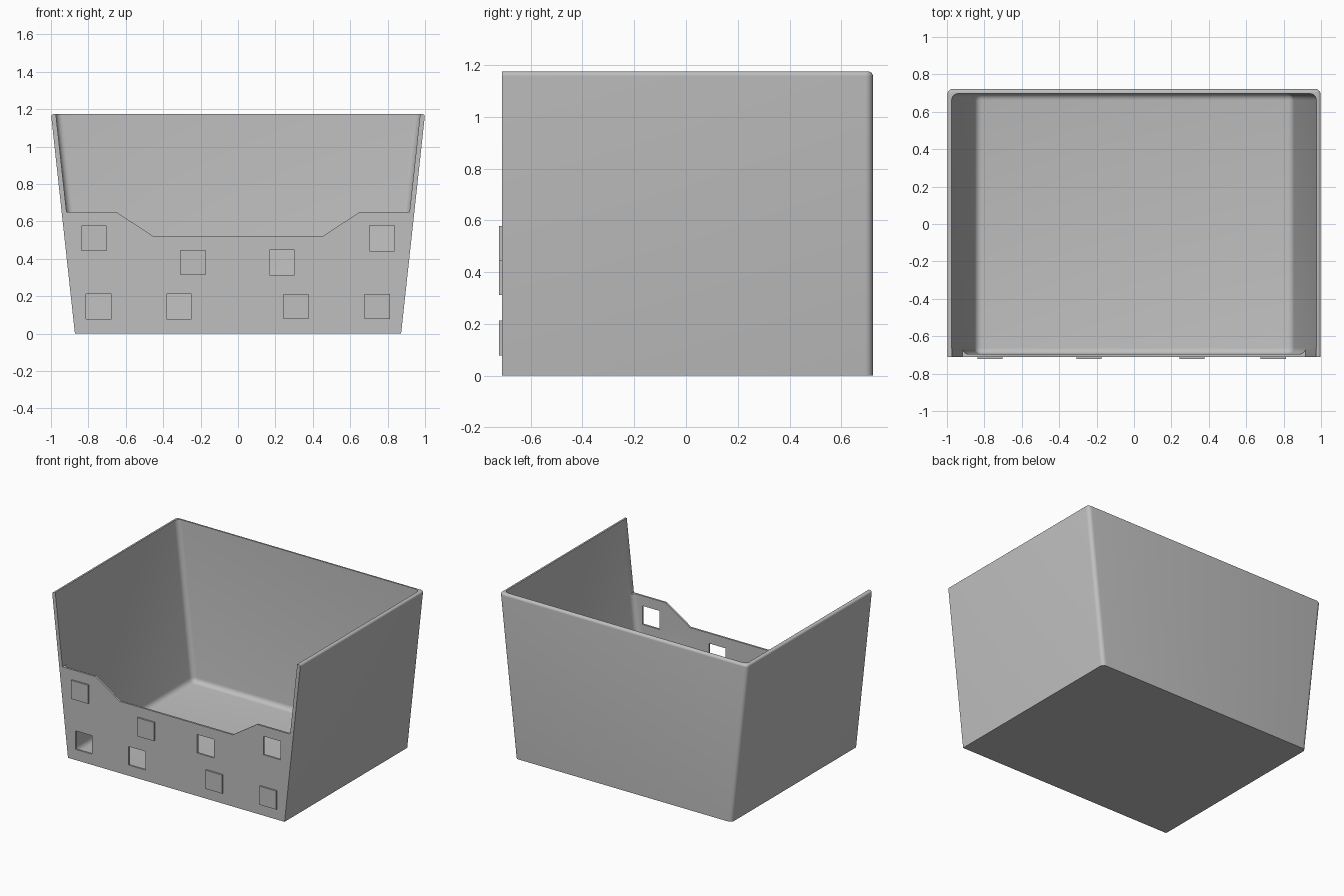
import bpy
import bmesh

if "Cube" in bpy.data.objects:
    bpy.data.objects.remove(bpy.data.objects["Cube"])

HEIGHT, BASE, TOP = 1.175, 0.872, 1.0
FRONT, BACK = -0.71, 0.722
WALL, FRONT_WALL, FLOOR = 0.025, 0.014, 0.025
TILE = 0.135

grey = bpy.data.materials.new("light grey plastic")
grey.use_nodes = True
colour = (0.52, 0.52, 0.52, 1)
grey.diffuse_color = colour
grey.node_tree.nodes["Principled BSDF"].inputs["Base Color"].default_value = colour


def half_width(z):
    return BASE + (TOP - BASE) * z / HEIGHT


def prism(name, profile, y0, y1, bevels=()):
    """Extrude an (x, z) profile along y, then round edges picked by rules."""
    bm = bmesh.new()
    face = bm.faces.new([bm.verts.new((x, y0, z)) for x, z in profile])
    out = bmesh.ops.extrude_face_region(bm, geom=[face])
    verts = [v for v in out["geom"] if isinstance(v, bmesh.types.BMVert)]
    bmesh.ops.translate(bm, verts=verts, vec=(0, y1 - y0, 0))
    bmesh.ops.recalc_face_normals(bm, faces=bm.faces)
    for rule, radius in bevels:
        edges = [e for e in bm.edges if rule(*[v.co for v in e.verts])]
        bmesh.ops.bevel(bm, geom=edges, offset=radius, segments=5,
                        profile=0.5, affect='EDGES', clamp_overlap=True)
    mesh = bpy.data.meshes.new(name)
    bm.to_mesh(mesh)
    bm.free()
    obj = bpy.data.objects.new(name, mesh)
    bpy.context.collection.objects.link(obj)
    mesh.materials.append(grey)
    return obj


def trapezoid(z0, z1, inset):
    a, b = half_width(z0) - inset, half_width(z1) - inset
    return [(-a, z0), (a, z0), (b, z1), (-b, z1)]


def tile(name, x, z, y0, y1):
    r = TILE / 2
    return prism(name, [(x - r, z - r), (x + r, z - r), (x + r, z + r), (x - r, z + r)], y0, y1)


def cut(target, cutter):
    mod = target.modifiers.new("cut", 'BOOLEAN')
    mod.operation, mod.solver, mod.object = 'DIFFERENCE', 'EXACT', cutter
    bpy.context.view_layer.objects.active = target
    bpy.ops.object.modifier_apply(modifier=mod.name)
    bpy.data.objects.remove(cutter)


# Outer shell: rounded back corners and rim
def back_corner(a, b):
    return min(a.y, b.y) > BACK - 0.01 and abs(a.z - b.z) > 0.5


def rim(a, b):
    return min(a.z, b.z) > HEIGHT - 0.001 and max(a.y, b.y) > FRONT + 0.01


bin_body = prism("bin_body", trapezoid(0, HEIGHT, 0), FRONT, BACK,
                 [(back_corner, 0.03), (rim, 0.018)])

# Hollow inside with filleted corners
ceiling = HEIGHT + 0.1
cut(bin_body, prism("cavity", trapezoid(FLOOR, ceiling, WALL),
                    FRONT + FRONT_WALL, BACK - WALL,
                    [(lambda a, b: min(a.z, b.z) < ceiling - 0.01, 0.035)]))

# Stepped opening above the low front wall
side = [(0.455, 0.522), (0.65, 0.65)]
side += [(half_width(z) - WALL - 0.001, z) for z in (0.65, ceiling)]
opening = side + [(-x, z) for x, z in reversed(side)]
cut(bin_body, prism("opening", opening, FRONT - 0.1, FRONT + 0.055))

# Square holes and matching raised pegs on the front wall
for x, z in [(0.77, 0.51), (0.235, 0.38), (-0.745, 0.145), (-0.315, 0.145)]:
    cut(bin_body, tile("hole", x, z, FRONT - 0.1, FRONT + 0.03))
for i, (x, z) in enumerate([(-0.77, 0.51), (-0.24, 0.38), (0.745, 0.145), (0.31, 0.145)]):
    tile("front_peg_%d" % (i + 1), x, z, FRONT - 0.012, FRONT + 0.005)

# Smooth the fillets, keep real edges sharp
bpy.ops.object.select_all(action='DESELECT')
bin_body.select_set(True)
bpy.context.view_layer.objects.active = bin_body
bpy.ops.object.shade_smooth_by_angle(angle=0.6)
